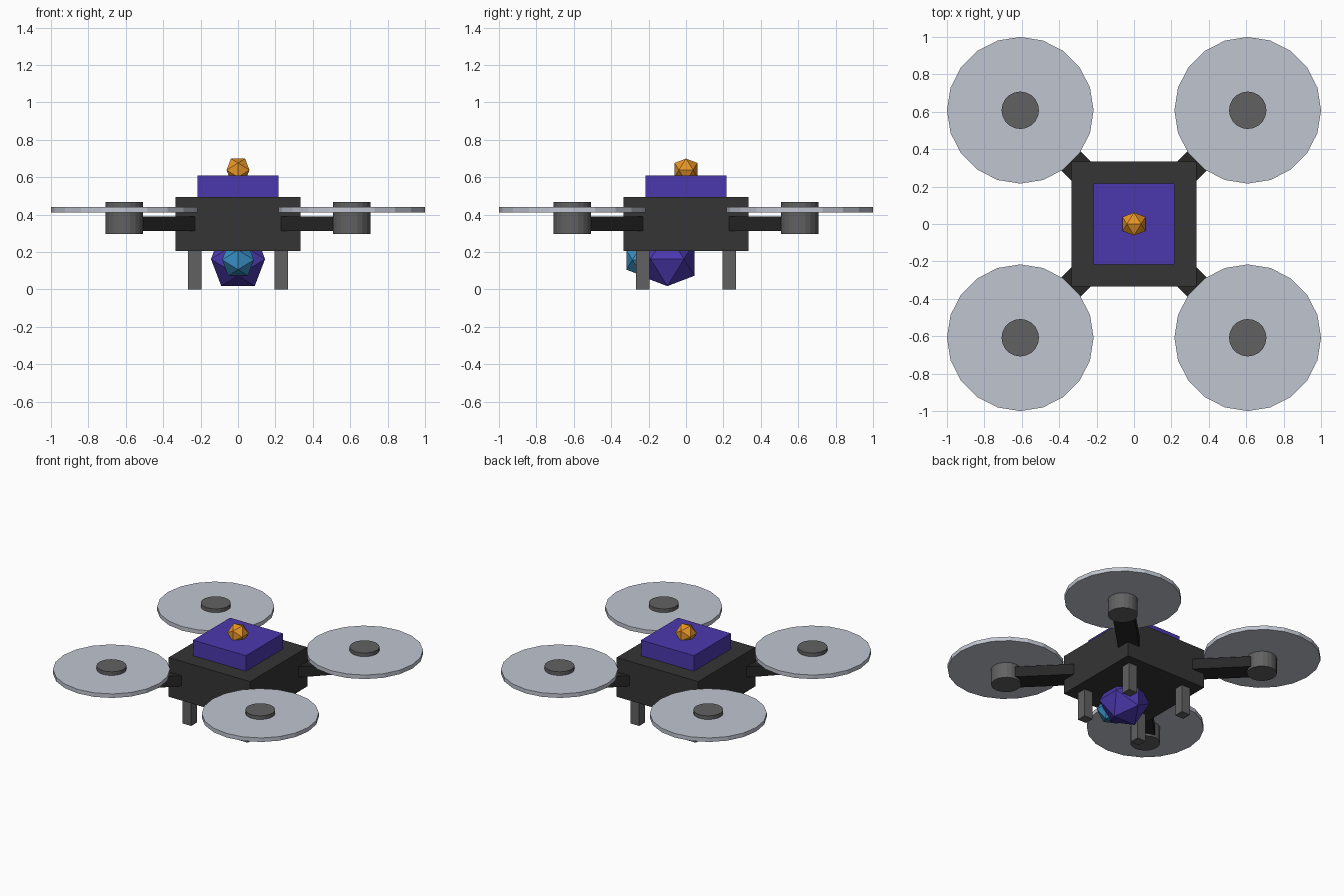
import bpy, bmesh
from math import pi, sqrt
from mathutils import Matrix, Vector

if "Cube" in bpy.data.objects:
    bpy.data.objects.remove(bpy.data.objects["Cube"])


def material(name, rgb):
    m = bpy.data.materials.new(name)
    m.diffuse_color = (*rgb, 1)
    m.use_nodes = True
    m.node_tree.nodes["Principled BSDF"].inputs["Base Color"].default_value = m.diffuse_color
    return m


charcoal = material("charcoal", (0.035, 0.035, 0.035))
dark = material("dark", (0.02, 0.02, 0.02))
grey = material("grey", (0.12, 0.12, 0.12))
violet = material("violet", (0.07, 0.04, 0.42))
blue = material("blue", (0.04, 0.27, 0.55))
orange = material("orange", (0.8, 0.3, 0.02))
silver = material("silver", (0.53, 0.56, 0.63))


def finish(name, bm, mat):
    mesh = bpy.data.meshes.new(name)
    bmesh.ops.recalc_face_normals(bm, faces=bm.faces)
    bm.to_mesh(mesh)
    bm.free()
    mesh.materials.append(mat)
    obj = bpy.data.objects.new(name, mesh)
    bpy.context.collection.objects.link(obj)
    return obj


def box(name, center, size, mat, turn=0):
    bm = bmesh.new()
    m = Matrix.Translation(center) @ Matrix.Rotation(turn, 4, 'Z') @ Matrix.Diagonal((*size, 1))
    bmesh.ops.create_cube(bm, size=1, matrix=m)
    return finish(name, bm, mat)


def disc(name, x, y, z0, z1, r, sides, mat):
    bm = bmesh.new()
    bmesh.ops.create_cone(bm, cap_ends=True, segments=sides, radius1=r, radius2=r,
                          depth=z1 - z0, matrix=Matrix.Translation((x, y, (z0 + z1) / 2)))
    return finish(name, bm, mat)


def icosahedron(name, center, r, mat):
    # Edge-up icosahedron: hull of three golden rectangles
    bm = bmesh.new()
    t = (1 + sqrt(5)) / 2
    k = r / sqrt(1 + t * t)
    for a in (-1, 1):
        for b in (-t, t):
            for p in ((a, 0, b), (0, b, a), (b, a, 0)):
                bm.verts.new(Vector(center) + k * Vector(p))
    bmesh.ops.convex_hull(bm, input=bm.verts)
    return finish(name, bm, mat)


# Central body and top cover
box("body", (0, 0, 0.35), (0.666, 0.666, 0.29), charcoal)
box("top_cover", (0, 0, 0.5525), (0.432, 0.432, 0.115), violet)
icosahedron("beacon", (0, 0, 0.638), 0.072, orange)

# Camera under the nose
icosahedron("camera_ball", (0, -0.10, 0.162), 0.17, violet)
icosahedron("camera_lens", (0, -0.234, 0.158), 0.10, blue)

# Arm, motor, rotor disc and leg on each corner
P = 0.608
for sx, sy, tag in ((1, -1, "front_right"), (-1, -1, "front_left"),
                    (1, 1, "back_right"), (-1, 1, "back_left")):
    box(f"arm_{tag}", (sx * P * 0.6, sy * P * 0.6, 0.35),
        (P * 0.8 * sqrt(2), 0.145, 0.078), dark, sx * sy * pi / 4)
    disc(f"motor_{tag}", sx * P, sy * P, 0.295, 0.467, 0.10, 20, grey)
    disc(f"rotor_{tag}", sx * P, sy * P, 0.41, 0.44, 0.392, 20, silver)
    box(f"leg_{tag}", (sx * 0.231, sy * 0.231, 0.11), (0.07, 0.07, 0.22), grey)
